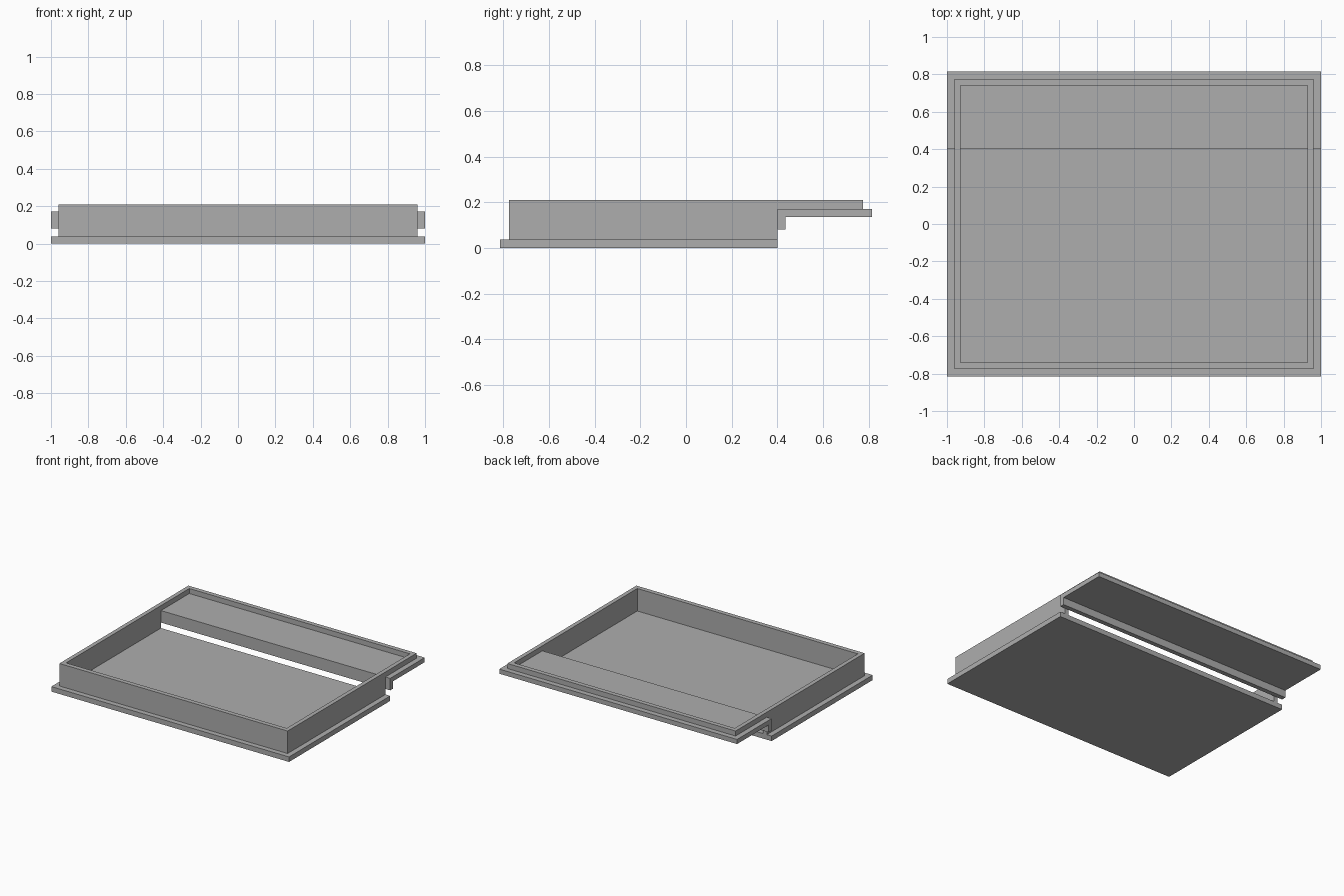
import bpy
import bmesh

cube = bpy.data.objects.get("Cube")
if cube:
    bpy.data.objects.remove(cube, do_unlink=True)

# Single grey for the whole model
grey = bpy.data.materials.new("plain grey")
grey.use_nodes = True
colour = (0.42, 0.42, 0.42, 1)
grey.diffuse_color = colour
grey.node_tree.nodes["Principled BSDF"].inputs["Base Color"].default_value = colour


def extrude_profile(name, profile, half_width):
    """Sweep a (y, z) side profile across x, symmetric about x = 0."""
    bm = bmesh.new()
    face = bm.faces.new([bm.verts.new((-half_width, y, z)) for y, z in profile])
    swept = bmesh.ops.extrude_face_region(bm, geom=[face])["geom"]
    verts = [v for v in swept if isinstance(v, bmesh.types.BMVert)]
    bmesh.ops.translate(bm, verts=verts, vec=(2 * half_width, 0, 0))
    bmesh.ops.recalc_face_normals(bm, faces=bm.faces)
    mesh = bpy.data.meshes.new(name)
    bm.to_mesh(mesh)
    bm.free()
    mesh.materials.append(grey)
    obj = bpy.data.objects.new(name, mesh)
    bpy.context.collection.objects.link(obj)
    return obj


def rect(y0, y1, z0, z1):
    return [(y0, z0), (y1, z0), (y1, z1), (y0, z1)]


# Main heights and depths
base_top, shelf_top, rim_top = 0.038, 0.171, 0.209
step_y, back_y, wall_y = 0.40, 0.815, 0.775

# Flat base under the front part
extrude_profile("base_plate", rect(-back_y, step_y, 0, base_top), 1)

# Raised rear shelf with a lip hanging from its front edge
extrude_profile("rear_shelf", [
    (step_y, 0.08), (0.435, 0.08), (0.435, 0.136),
    (back_y, 0.136), (back_y, shelf_top), (step_y, shelf_top)], 1)

# Stepped wall frame, hollowed through the middle
walls = extrude_profile("wall_frame", [
    (-wall_y, base_top), (step_y, base_top), (step_y, shelf_top),
    (wall_y, shelf_top), (wall_y, rim_top), (-wall_y, rim_top)], 0.96)
cutter = extrude_profile("wall_cutter", rect(-0.74, 0.74, -0.1, 0.4), 0.928)
cutter.hide_render = True

cut = walls.modifiers.new("hollow", 'BOOLEAN')
cut.operation = 'DIFFERENCE'
cut.solver = 'EXACT'
cut.object = cutter
bpy.context.view_layer.objects.active = walls
bpy.ops.object.modifier_apply(modifier=cut.name)
bpy.data.objects.remove(cutter, do_unlink=True)
